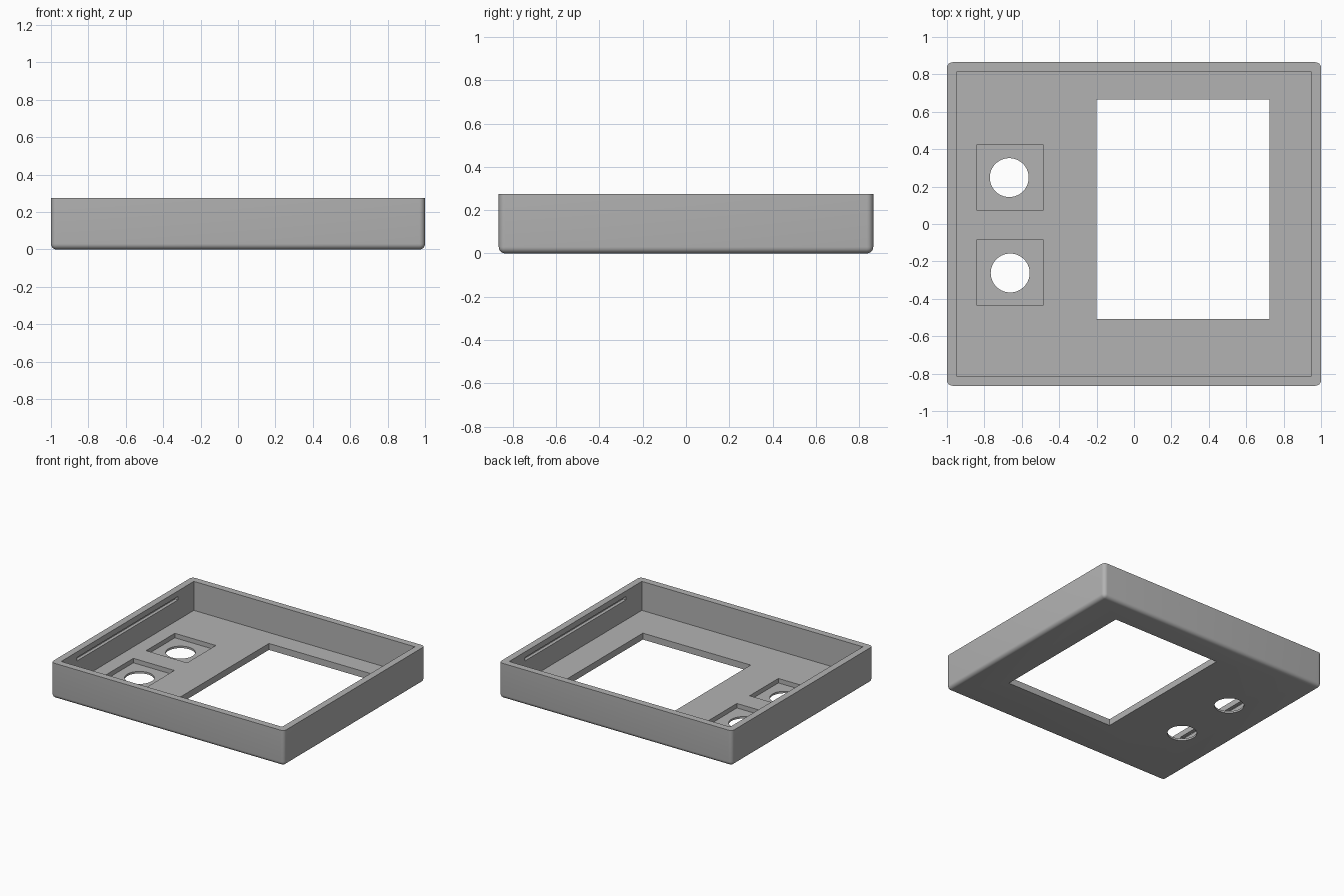
import bpy, bmesh, math

default_cube = bpy.data.objects.get("Cube")
if default_cube:
    bpy.data.objects.remove(default_cube, do_unlink=True)

W, D, H = 1.0, 0.865, 0.275      # half width, half depth, height
WALL, FLOOR, FILLET = 0.052, 0.05, 0.03

grey = bpy.data.materials.new("plain grey")
grey.use_nodes = True
colour = (0.45, 0.45, 0.45, 1)
grey.diffuse_color = colour
grey.node_tree.nodes["Principled BSDF"].inputs["Base Color"].default_value = colour


def box(name, x, y, z):
    """Box spanning the given (low, high) ranges."""
    bm = bmesh.new()
    bmesh.ops.create_cube(bm, size=1)
    for v in bm.verts:
        v.co = [r[0] if c < 0 else r[1] for c, r in zip(v.co, (x, y, z))]
    return add_object(name, bm)


def cylinder(name, x, y, radius):
    bm = bmesh.new()
    bmesh.ops.create_cone(bm, cap_ends=True, segments=64, radius1=radius,
                          radius2=radius, depth=1)
    bmesh.ops.translate(bm, verts=bm.verts, vec=(x, y, 0))
    return add_object(name, bm)


def add_object(name, bm):
    mesh = bpy.data.meshes.new(name)
    bm.to_mesh(mesh)
    bm.free()
    mesh.materials.append(grey)
    ob = bpy.data.objects.new(name, mesh)
    bpy.context.collection.objects.link(ob)
    return ob


# Outer case, rounded on every edge except the open rim
case = box("case", (-W, W), (-D, D), (0, H))
bm = bmesh.new()
bm.from_mesh(case.data)
edges = [e for e in bm.edges if any(v.co.z < H / 2 for v in e.verts)]
bmesh.ops.bevel(bm, geom=edges, offset=FILLET, segments=6, profile=0.5,
                affect='EDGES', clamp_overlap=True)
bm.to_mesh(case.data)
bm.free()

# Cavity and display window
ix, iy = W - WALL, D - WALL
cutters = [
    box("cavity_cutter", (-ix, ix), (-iy, iy), (FLOOR, H + 0.2)),
    box("window_cutter", (-0.2, 0.725), (-0.507, 0.665), (-0.2, 0.15)),
]

# Square button pockets with round through holes
for label, px, py, hx, hy in (("back", -0.663, 0.248, -0.667, 0.248),
                              ("front", -0.663, -0.26, -0.662, -0.262)):
    s = 0.176
    cutters.append(box(label + "_pocket_cutter", (px - s, px + s),
                       (py - s, py + s), (0.015, 0.12)))
    cutters.append(cylinder(label + "_hole_cutter", hx, hy, 0.104))

# Snap grooves inside both side walls
for label, side in (("left", 1), ("right", -1)):
    xs = sorted((side * (ix - 0.05), side * (ix + 0.025)))
    cutters.append(box(label + "_groove_cutter", xs, (-0.62, 0.62), (0.205, 0.232)))

bpy.ops.object.select_all(action='DESELECT')
bpy.context.view_layer.objects.active = case
case.select_set(True)
for cutter in cutters:
    cut = case.modifiers.new(cutter.name, 'BOOLEAN')
    cut.operation = 'DIFFERENCE'
    cut.solver = 'EXACT'
    cut.object = cutter
    bpy.ops.object.modifier_apply(modifier=cut.name)
    bpy.data.objects.remove(cutter, do_unlink=True)

bpy.ops.object.shade_smooth_by_angle(angle=math.radians(30))
